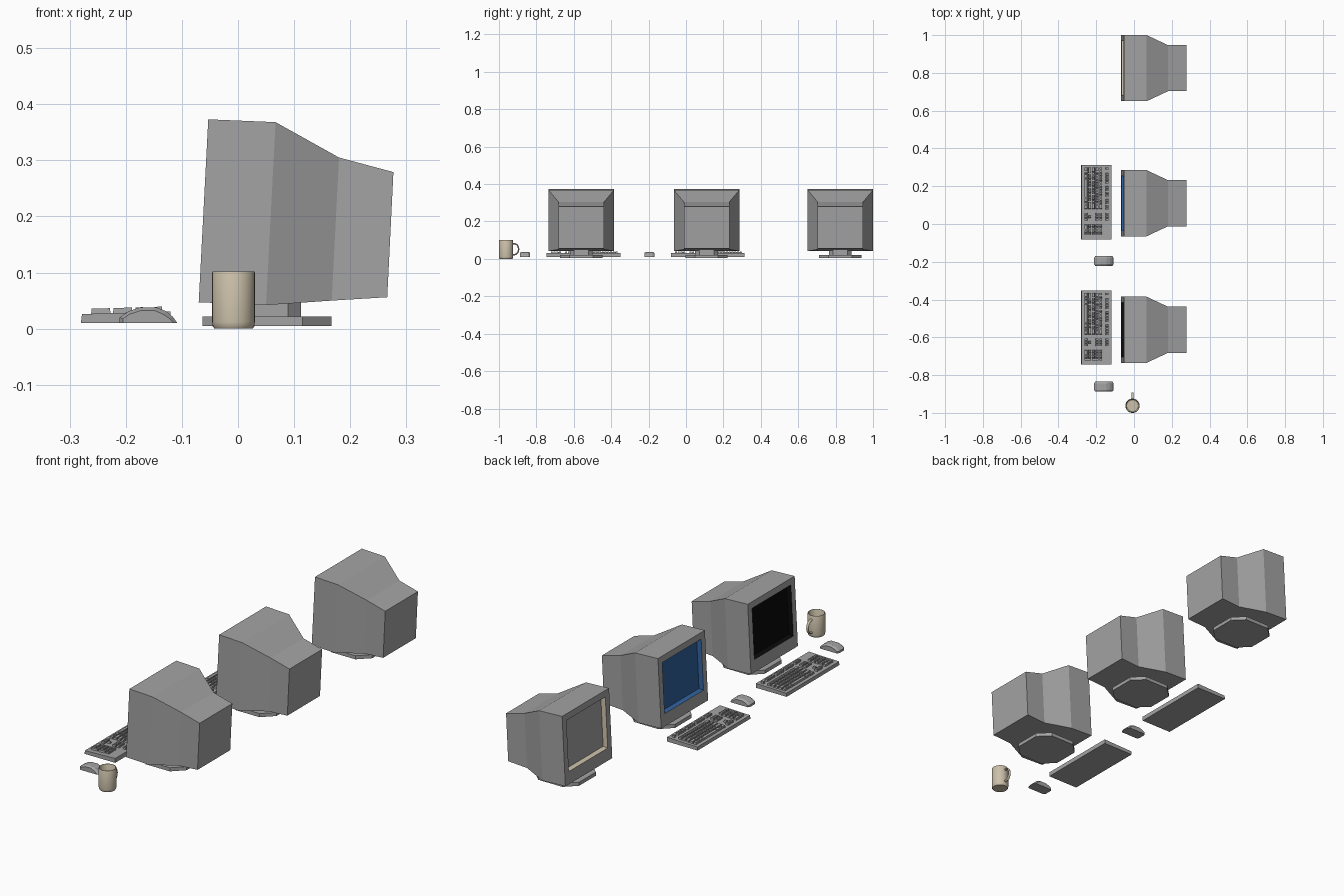
import bpy, bmesh, math
from mathutils import Vector

if "Cube" in bpy.data.objects:
    bpy.data.objects.remove(bpy.data.objects["Cube"])


def material(name, rgb):
    m = bpy.data.materials.new(name)
    m.diffuse_color = (*rgb, 1)
    m.use_nodes = True
    m.node_tree.nodes["Principled BSDF"].inputs["Base Color"].default_value = m.diffuse_color
    return m


GREY = material("casing_grey", (0.37, 0.37, 0.37))
CREAM = material("cream", (0.60, 0.53, 0.40))
BLUE = material("screen_blue", (0.03, 0.12, 0.34))
BLACK = material("screen_black", (0.003, 0.003, 0.003))


def finish(name, bm, mats, loc=(0, 0, 0), smooth=False):
    bmesh.ops.recalc_face_normals(bm, faces=bm.faces)
    me = bpy.data.meshes.new(name)
    bm.to_mesh(me)
    bm.free()
    for m in mats:
        me.materials.append(m)
    ob = bpy.data.objects.new(name, me)
    ob.location = loc
    bpy.context.collection.objects.link(ob)
    if smooth:
        bpy.context.view_layer.objects.active = ob
        ob.select_set(True)
        bpy.ops.object.shade_smooth_by_angle(angle=math.radians(40))
        ob.select_set(False)
    return ob


def loft(bm, rings, mats=None):
    """Skin equal-length closed rings and cap both ends; mats = [cap, band, band...]."""
    mats = mats or [0] * (len(rings) + 1)
    vs = [[bm.verts.new(p) for p in r] for r in rings]
    n = len(vs[0])
    bm.faces.new(vs[0]).material_index = mats[0]
    for k in range(len(vs) - 1):
        for i in range(n):
            j = (i + 1) % n
            f = bm.faces.new((vs[k][i], vs[k][j], vs[k + 1][j], vs[k + 1][i]))
            f.material_index = mats[k + 1]
    bm.faces.new(vs[-1])


# Monitor: tilted tube casing with a recessed screen, on an eight-sided foot
def section(bottom, top, hw):
    (xb, zb), (xt, zt) = bottom, top
    return [(xb, -hw, zb), (xb, hw, zb), (xt, hw, zt), (xt, -hw, zt)]


def octagon(cx, hx, hy, flat, z):
    a, b = hx * flat, hy * flat
    pts = [(hx, -b), (hx, b), (a, hy), (-a, hy), (-hx, b), (-hx, -b), (-a, -hy), (a, -hy)]
    return [(cx + x, y, z) for x, y in pts]


FB, FT = Vector((-0.07, 0.047)), Vector((-0.053, 0.373))
UP = (FT - FB).normalized()
IN = Vector((UP.y, -UP.x))


def monitor(label, y, screen, rim):
    rings = [
        section(FB + UP * 0.064 + IN * 0.02, FT - UP * 0.034 + IN * 0.02, 0.140),
        section(FB + UP * 0.058, FT - UP * 0.030, 0.145),
        section(FB, FT, 0.175),
        section((0.05, 0.042), (0.067, 0.368), 0.175),
        section((0.167, 0.05), (0.18, 0.305), 0.122),
        section((0.266, 0.056), (0.277, 0.279), 0.122),
    ]
    bm = bmesh.new()
    loft(bm, rings, [2, 1, 0, 0, 0, 0])
    finish(label + "_monitor_casing", bm, [GREY, rim, screen], (0, y, 0))
    bm = bmesh.new()
    loft(bm, [octagon(0.052, 0.115, 0.113, 0.55, z) for z in (0.005, 0.022)])
    loft(bm, [octagon(0.051, 0.061, 0.061, 0.63, z) for z in (0.022, 0.05)])
    finish(label + "_monitor_stand", bm, [GREY], (0, y, 0))


monitor("far", 0.825, GREY, CREAM)
monitor("middle", 0.11, BLUE, BLUE)
monitor("near", -0.56, BLACK, BLACK)


# Keyboard: wedge tray with rows of keys (columns run towards -y)
U, ROW = 0.0148, 0.0195


def tray_top(x):
    return 0.026 + (x + 0.278) * 0.03


def key(bm, x, col, w=1, d=1):
    """Key at column offset col (in metres from the left end), w wide and d rows deep."""
    x0, x1 = x, x + ROW * d - 0.004
    y0, y1 = 0.183 - col, 0.183 - col - U * w + 0.003

    def ring(g, h):
        return [(px, py, tray_top(px) + h) for px, py in
                ((x0 + g, y0 - g), (x1 - g, y0 - g), (x1 - g, y1 + g), (x0 + g, y1 + g))]
    loft(bm, [ring(0, -0.002), ring(0.0012, 0.009)])


def keyboard(label, y):
    bm = bmesh.new()
    loft(bm, [[(-0.28, s, 0.01), (-0.12, s, 0.01), (-0.12, s, tray_top(-0.12)),
               (-0.278, s, 0.026)] for s in (-0.197, 0.197)])
    finish(label + "_keyboard_tray", bm, [GREY], (0, y, 0))

    bm = bmesh.new()
    xs = [-0.262 + ROW * r for r in range(5)]
    main_rows = [
        [1.5, 1, 1.5, 7, 1.5, 1, 1.5],
        [2.25] + [1] * 10 + [2.75],
        [1.75] + [1] * 11 + [2.25],
        [1.5] + [1] * 12 + [1.5],
        [1] * 13 + [2],
    ]
    for x, row in zip(xs, main_rows):
        c = 0
        for w in row:
            key(bm, x, c * U, w)
            c += w
    # navigation keys and arrows
    nav = 15 * U + 0.018
    for c in range(3):
        for r in (0, 3, 4):
            key(bm, xs[r], nav + c * U)
    key(bm, xs[1], nav + U)
    # number pad
    pad = nav + 3 * U + 0.018
    key(bm, xs[0], pad, 2)
    key(bm, xs[0], pad + 2 * U)
    for r in range(1, 5):
        for c in range(3):
            key(bm, xs[r], pad + c * U)
    for r, d in ((0, 2), (2, 2), (4, 1)):
        key(bm, xs[r], pad + 3 * U, 1, d)
    # function row
    for c in [0] + [2 + i + 0.66 * (i // 4) for i in range(12)]:
        key(bm, -0.150, c * U)
    for c in range(3):
        key(bm, -0.150, nav + c * U)
    finish(label + "_keyboard_keys", bm, [GREY], (0, y, 0))


keyboard("middle", 0.116)
keyboard("near", -0.548)


# Mouse: humped side profile, lower at the flanks
def mouse(label, y):
    crest = [(-0.211, 0.01), (-0.211, 0.02), (-0.195, 0.031), (-0.174, 0.038),
             (-0.145, 0.038), (-0.128, 0.031), (-0.116, 0.021), (-0.108, 0.01)]
    flank = [(-0.205, 0.01), (-0.205, 0.018), (-0.193, 0.026), (-0.174, 0.032),
             (-0.148, 0.032), (-0.134, 0.026), (-0.122, 0.018), (-0.115, 0.01)]
    bm = bmesh.new()
    loft(bm, [[(x, s, z) for x, z in prof] for prof, s in
              ((flank, -0.027), (crest, -0.017), (crest, 0.017), (flank, 0.027))])
    finish(label + "_mouse", bm, [GREY], (0, y, 0))


mouse("middle", -0.196)
mouse("near", -0.861)

# Mug: lathed wall with inner floor
bm = bmesh.new()
profile = [(0, 0), (0.034, 0), (0.037, 0.004), (0.038, 0.012), (0.038, 0.100), (0.037, 0.102),
           (0.035, 0.102), (0.034, 0.100), (0.034, 0.010), (0.031, 0.007), (0, 0.007)]
verts = [bm.verts.new((r, 0, z)) for r, z in profile]
edges = [bm.edges.new(p) for p in zip(verts, verts[1:])]
bmesh.ops.spin(bm, geom=verts + edges, cent=(0, 0, 0), axis=(0, 0, 1),
               angle=math.tau, steps=32)
bmesh.ops.remove_doubles(bm, verts=bm.verts, dist=0.0002)
finish("mug_body", bm, [CREAM], (-0.008, -0.962, 0), True)

# Mug handle: oval tube swept along a D-shaped path
bm = bmesh.new()
rings = []
for i in range(15):
    a = math.radians(90 - 180 * i / 14)
    cy, cz = 0.035 + 0.032 * math.cos(a) ** 0.7 if i not in (0, 14) else 0.035, 0.052 + 0.03 * math.sin(a)
    rings.append([(0.006 * math.cos(t), cy + 0.004 * math.sin(t) * math.cos(a),
                   cz + 0.004 * math.sin(t) * math.sin(a))
                  for t in (math.tau * k / 10 for k in range(10))])
loft(bm, rings)
finish("mug_handle", bm, [CREAM], (-0.008, -0.962, 0), True)
